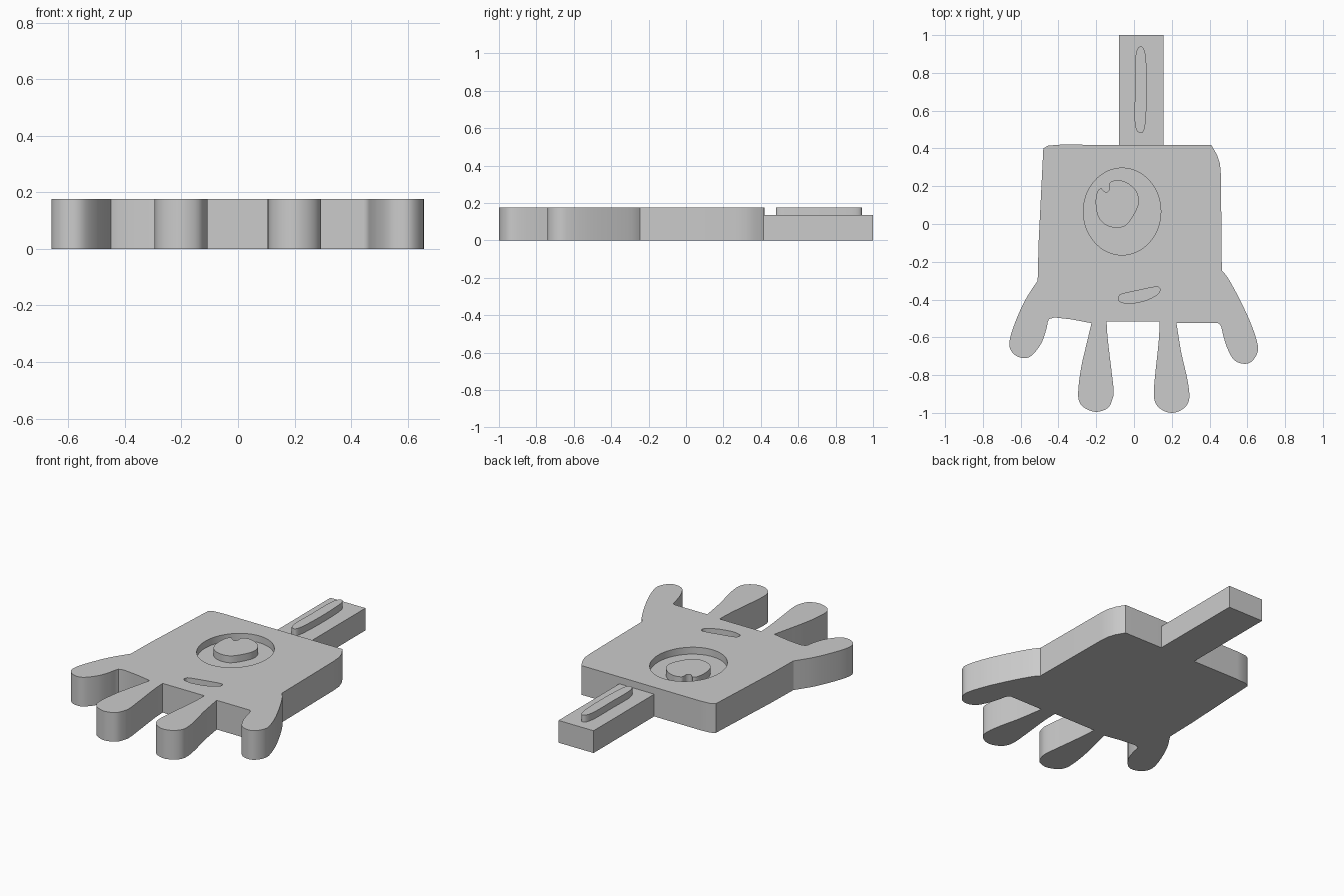
import bpy
import bmesh
from math import cos, sin, pi, radians
from mathutils import Vector

TOP = 0.177      # full thickness
STEP = 0.135     # recess floor and tab top

if "Cube" in bpy.data.objects:
    bpy.data.objects.remove(bpy.data.objects["Cube"], do_unlink=True)

grey = bpy.data.materials.new("plain grey")
grey.use_nodes = True
colour = (0.6, 0.6, 0.6, 1)
grey.diffuse_color = colour
grey.node_tree.nodes["Principled BSDF"].inputs["Base Color"].default_value = colour


def smooth_path(points, closed=False, steps=4):
    """Catmull-Rom curve through the points."""
    pts = [Vector(p) for p in points]
    n = len(pts)
    pick = (lambda i: pts[i % n]) if closed else (lambda i: pts[max(0, min(n - 1, i))])
    path = []
    for i in range(n if closed else n - 1):
        a, b, c, d = (pick(i + k) for k in (-1, 0, 1, 2))
        for s in range(steps):
            t = s / steps
            path.append(0.5 * (2 * b + (c - a) * t + (2 * a - 5 * b + 4 * c - d) * t ** 2
                               + (3 * b - a - 3 * c + d) * t ** 3))
    if not closed:
        path.append(pts[-1])
    return path


def plate(name, outline, bottom, top):
    """Extrude a flat outline between two heights."""
    bm = bmesh.new()
    face = bm.faces.new([bm.verts.new((p[0], p[1], bottom)) for p in outline])
    extruded = bmesh.ops.extrude_face_region(bm, geom=[face], use_keep_orig=True)["geom"]
    raised = [g for g in extruded if isinstance(g, bmesh.types.BMVert)]
    bmesh.ops.translate(bm, verts=raised, vec=(0, 0, top - bottom))
    bmesh.ops.recalc_face_normals(bm, faces=bm.faces)
    mesh = bpy.data.meshes.new(name)
    bm.to_mesh(mesh)
    bm.free()
    mesh.materials.append(grey)
    obj = bpy.data.objects.new(name, mesh)
    bpy.context.collection.objects.link(obj)
    return obj


def select_only(obj):
    bpy.ops.object.select_all(action="DESELECT")
    obj.select_set(True)
    bpy.context.view_layer.objects.active = obj


def engrave(body, name, outline):
    """Sink an outline into the top of the body."""
    cutter = plate(name, outline, STEP, TOP + 0.1)
    cutter.hide_render = True
    mod = body.modifiers.new(name, "BOOLEAN")
    mod.operation = "DIFFERENCE"
    mod.solver = "EXACT"
    mod.object = cutter
    select_only(body)
    bpy.ops.object.modifier_apply(modifier=mod.name)
    bpy.data.objects.remove(cutter, do_unlink=True)


# Body outline, clockwise, as smooth runs meeting at corners
shoulders = [(-0.48, 0.40), (-0.455, 0.415), (-0.39, 0.42), (0.41, 0.417),
             (0.44, 0.365), (0.455, 0.32), (0.46, 0.26)]
left_arm = [(0.465, -0.245), (0.50, -0.29), (0.56, -0.40), (0.62, -0.53), (0.655, -0.64),
            (0.65, -0.69), (0.62, -0.73), (0.58, -0.74), (0.53, -0.72), (0.495, -0.66),
            (0.475, -0.60), (0.46, -0.54), (0.445, -0.525)]
left_leg = [(0.225, -0.525), (0.25, -0.68), (0.28, -0.81), (0.293, -0.90), (0.285, -0.95),
            (0.25, -0.985), (0.20, -1.0), (0.15, -0.985), (0.115, -0.95), (0.105, -0.89),
            (0.115, -0.77), (0.13, -0.63), (0.135, -0.53), (0.13, -0.515)]
right_leg = [(-0.145, -0.515), (-0.14, -0.60), (-0.12, -0.77), (-0.108, -0.88), (-0.115, -0.93),
             (-0.14, -0.975), (-0.20, -0.995), (-0.26, -0.975), (-0.29, -0.94), (-0.295, -0.88),
             (-0.28, -0.76), (-0.25, -0.63), (-0.225, -0.525)]
right_hem = [(-0.33, -0.505), (-0.42, -0.495), (-0.45, -0.503)]
right_arm = [(-0.457, -0.52), (-0.465, -0.56), (-0.49, -0.63), (-0.54, -0.695), (-0.585, -0.71),
             (-0.635, -0.69), (-0.66, -0.64), (-0.64, -0.55), (-0.58, -0.41), (-0.51, -0.30)]
right_side = [(-0.505, -0.10)]

outline = list(shoulders)
for limb in (left_arm, left_leg, right_leg):
    outline += smooth_path(limb)
outline += right_hem + smooth_path(right_arm) + right_side
body = plate("body", outline, 0, TOP)

# Sunken eye and mouth
eye = [(-0.063 + 0.205 * cos(2 * pi * i / 64), 0.066 + 0.23 * sin(2 * pi * i / 64))
       for i in range(64)]
mouth = [(-0.08, -0.385), (-0.06, -0.37), (0.03, -0.35), (0.12, -0.333), (0.137, -0.35),
         (0.12, -0.375), (0.06, -0.405), (-0.02, -0.42), (-0.075, -0.41)]
engrave(body, "eye_recess", eye)
engrave(body, "mouth_recess", smooth_path(mouth, closed=True))

# Raised pupil with a notch for the highlight
pupil_outline = [(-0.12, 0.225), (-0.13, 0.21), (-0.13, 0.185), (-0.145, 0.168), (-0.16, 0.175),
                 (-0.175, 0.188), (-0.195, 0.17), (-0.203, 0.11), (-0.19, 0.04), (-0.15, -0.005),
                 (-0.09, -0.02), (-0.04, -0.005), (0.0, 0.05), (0.025, 0.11), (0.015, 0.17),
                 (-0.03, 0.215), (-0.08, 0.232)]
pupil = plate("pupil", smooth_path(pupil_outline, closed=True), STEP, TOP)

# Tab at the back with a raised rib
tab = plate("tab", [(-0.08, 0.417), (0.155, 0.417), (0.155, 1.0), (-0.08, 1.0)], 0, STEP)
rib_outline = [(0.035, 0.94), (0.055, 0.92), (0.065, 0.85), (0.068, 0.70), (0.062, 0.55),
               (0.05, 0.49), (0.03, 0.483), (0.012, 0.50), (0.003, 0.56), (0.005, 0.70),
               (0.005, 0.85), (0.015, 0.92)]
rib = plate("tab_rib", smooth_path(rib_outline, closed=True), STEP, TOP)

# Smooth walls, crisp rims
for part in (body, pupil, tab, rib):
    select_only(part)
    bpy.ops.object.shade_smooth_by_angle(angle=radians(30))
